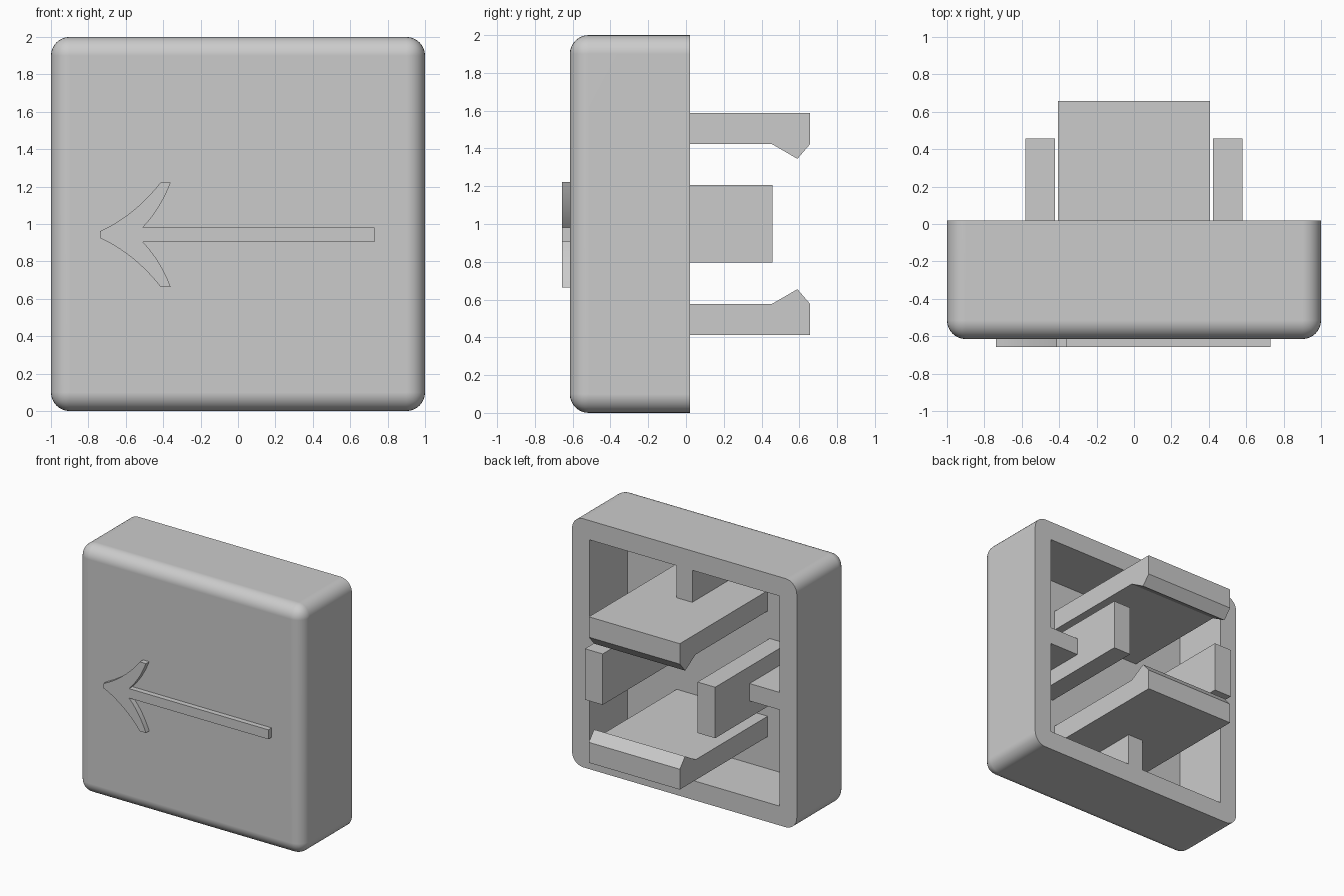
import bpy, bmesh
from math import radians
from mathutils import Vector

if "Cube" in bpy.data.objects:
    bpy.data.objects.remove(bpy.data.objects["Cube"], do_unlink=True)

GREY = (0.6, 0.6, 0.6, 1)
grey = bpy.data.materials.new("light grey plastic")
grey.use_nodes = True
grey.diffuse_color = GREY
grey.node_tree.nodes["Principled BSDF"].inputs["Base Color"].default_value = GREY

BACK, FRONT, FLOOR = 0.02, -0.615, -0.46   # y of rim, face and cavity floor


def finish(name, bm):
    bmesh.ops.recalc_face_normals(bm, faces=bm.faces)
    mesh = bpy.data.meshes.new(name)
    bm.to_mesh(mesh)
    bm.free()
    mesh.materials.append(grey)
    ob = bpy.data.objects.new(name, mesh)
    bpy.context.collection.objects.link(ob)
    return ob


def prism(name, outline, axis, start, end):
    """Extrude a 2D outline: along y the points are (x, z), along x they are (y, z)."""
    bm = bmesh.new()
    if axis == "y":
        verts = [bm.verts.new((a, start, b)) for a, b in outline]
        move = Vector((0, end - start, 0))
    else:
        verts = [bm.verts.new((start, a, b)) for a, b in outline]
        move = Vector((end - start, 0, 0))
    cap = bm.faces.new(verts)
    out = bmesh.ops.extrude_face_region(bm, geom=[cap], use_keep_orig=True)
    moved = [v for v in out["geom"] if isinstance(v, bmesh.types.BMVert)]
    bmesh.ops.translate(bm, verts=moved, vec=move)
    return finish(name, bm)


def arc(p0, mid, p1, steps=10):
    """Smooth curve from p0 to p1 passing through mid."""
    p0, mid, p1 = Vector(p0), Vector(mid), Vector(p1)
    c = 2 * mid - (p0 + p1) / 2
    ts = [i / steps for i in range(steps + 1)]
    return [tuple((1 - t) ** 2 * p0 + 2 * t * (1 - t) * c + t * t * p1) for t in ts]


# Shell: block with every edge rounded except those around the back
bm = bmesh.new()
bmesh.ops.create_cube(bm, size=1)
for v in bm.verts:
    v.co = (v.co.x * 2, BACK if v.co.y > 0 else FRONT, v.co.z * 2 + 1)
round_edges = [e for e in bm.edges if any(v.co.y < 0 for v in e.verts)]
bmesh.ops.bevel(bm, geom=round_edges, offset=0.1, segments=8, profile=0.5,
                affect="EDGES", clamp_overlap=True)
shell = finish("shell", bm)

# Cavity, notched on each side so that a flush rib remains there
outline = []
half, rib, reach = 0.845, 0.07, 0.57
for turn in range(4):
    for x, z in ((half, -half), (half, -rib), (reach, -rib), (reach, rib), (half, rib)):
        for _ in range(turn):
            x, z = -z, x
        outline.append((x, z + 1))
cutter = prism("cavity_cutter", outline, "y", FLOOR, BACK + 0.3)
cutter.hide_render = True

cut = shell.modifiers.new("cavity", "BOOLEAN")
cut.operation = "DIFFERENCE"
cut.solver = "EXACT"
cut.object = cutter
bpy.ops.object.select_all(action="DESELECT")
bpy.context.view_layer.objects.active = shell
shell.select_set(True)
bpy.ops.object.modifier_apply(modifier=cut.name)
bpy.data.objects.remove(cutter, do_unlink=True)
bpy.ops.object.shade_smooth_by_angle(angle=radians(30))
weighted = shell.modifiers.new("even_shading", "WEIGHTED_NORMAL")
weighted.keep_sharp = True

# Snap clips with inward barbs, above and below the middle
root = FLOOR - 0.05
clip = [(root, 0.587), (0.657, 0.587), (0.657, 0.423), (0.59, 0.345),
        (0.455, 0.423), (root, 0.423)]
for name, s in (("upper_clip", 1), ("lower_clip", -1)):
    prism(name, [(y, 1 + s * z) for y, z in clip], "x", -0.405, 0.405)

# Guide tabs on both sides
tab = [(root, 0.797), (0.457, 0.797), (0.457, 1.207), (root, 1.207)]
for name, s in (("left_tab", 1), ("right_tab", -1)):
    prism(name, tab, "x", s * 0.422, s * 0.58)

# Raised arrow on the face: upper half of its outline, mirrored below
mid_z = 0.943
upper = arc((-0.738, 0.018), (-0.565, 0.125), (-0.414, 0.279))
upper += arc((-0.36, 0.279), (-0.425, 0.147), (-0.51, 0.038))
upper.append((0.73, 0.038))
lower = [(x, -z) for x, z in reversed(upper)]
arrow = prism("arrow", [(x, z + mid_z) for x, z in upper + lower], "y", -0.657, -0.59)
bpy.ops.object.select_all(action="DESELECT")
bpy.context.view_layer.objects.active = arrow
arrow.select_set(True)
bpy.ops.object.shade_smooth_by_angle(angle=radians(20))
